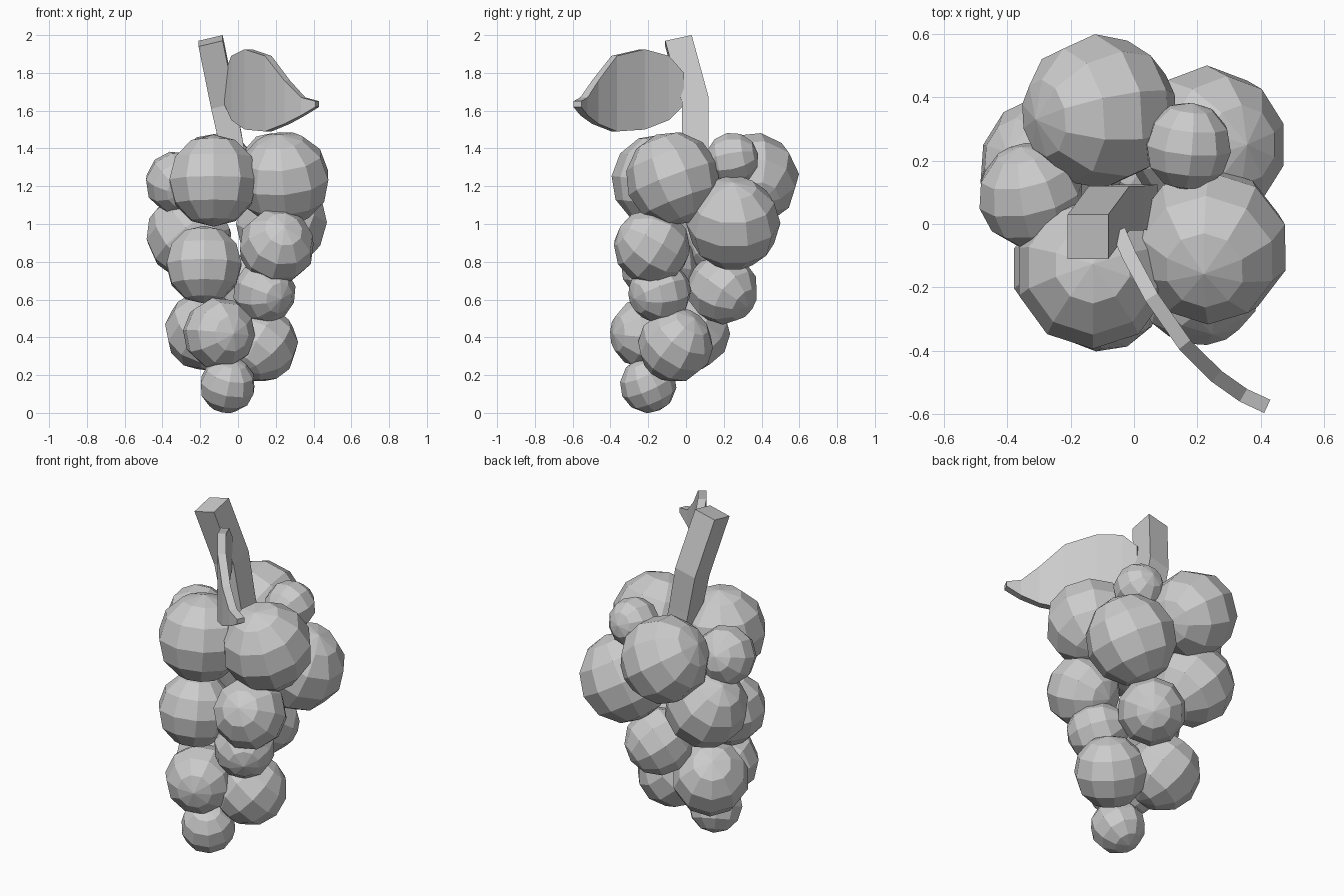
import bpy, bmesh
from mathutils import Vector

if "Cube" in bpy.data.objects:
    bpy.data.objects.remove(bpy.data.objects["Cube"])


def finish(bm, name):
    bmesh.ops.recalc_face_normals(bm, faces=bm.faces)
    mesh = bpy.data.meshes.new(name)
    bm.to_mesh(mesh)
    bm.free()
    obj = bpy.data.objects.new(name, mesh)
    bpy.context.collection.objects.link(obj)
    return obj


def loft(name, rings):
    """Skin a list of four-point cross-sections and cap both ends."""
    bm = bmesh.new()
    loops = [[bm.verts.new(p) for p in ring] for ring in rings]
    for a, b in zip(loops, loops[1:]):
        for i in range(4):
            j = (i + 1) % 4
            bm.faces.new((a[i], a[j], b[j], b[i]))
    bm.faces.new(loops[0])
    bm.faces.new(loops[-1])
    return finish(bm, name)


def grape(name, centre, radius, pole):
    """Faceted ball whose pole is turned toward the given direction."""
    bm = bmesh.new()
    bmesh.ops.create_uvsphere(bm, u_segments=10, v_segments=6, radius=radius)
    turn = Vector((0, 0, 1)).rotation_difference(Vector(pole))
    bmesh.ops.rotate(bm, verts=bm.verts, cent=(0, 0, 0), matrix=turn.to_matrix())
    finish(bm, name).location = centre


# Grapes, from the top layer down: centre, radius, pole direction
grapes = [
    ((-0.11, 0.355, 1.24), 0.245, (-0.8, -0.1, 0.55)),
    ((0.24, -0.07, 1.24), 0.25, (-0.08, -0.35, 0.93)),
    ((-0.13, -0.15, 1.23), 0.245, (0, 0.1, 1)),
    ((-0.325, 0.09, 1.22), 0.168, (-0.2, 0.9, 0.35)),
    ((0.17, 0.245, 1.345), 0.14, (0.1, 1, 0.2)),
    ((0.23, 0.25, 1.005), 0.25, (0.5, 0, 0.85)),
    ((-0.18, -0.14, 0.785), 0.208, (0, 0.15, 1)),
    ((0.205, -0.18, 0.88), 0.203, (0.2, -0.8, 0.5)),
    ((-0.26, 0.18, 0.935), 0.23, (-0.6, 0.2, 0.75)),
    ((0.04, 0.195, 0.655), 0.188, (0.5, 0.7, -0.5)),
    ((0.14, -0.14, 0.64), 0.167, (0.5, -0.75, -0.2)),
    ((-0.1, -0.21, 0.42), 0.193, (0.4, -0.9, 0)),
    ((-0.18, 0.025, 0.43), 0.21, (-0.4, 0.5, 0.75)),
    ((0.12, -0.055, 0.36), 0.2, (0.5, 0.5, 0.7)),
    ((-0.055, -0.2, 0.148), 0.15, (0.2, -0.4, 0.9)),
]
for i, (centre, radius, pole) in enumerate(grapes, 1):
    grape(f"grape_{i:02d}", centre, radius, pole)

# Stem: bent square bar with a slanted top cut
corners = [(-1, -1), (1, -1), (1, 1), (-1, 1)]
stem = [(0.01, 0.055, 1.2, 0), (-0.035, 0.05, 1.42, 0),
        (-0.078, 0.05, 1.64, 0.015), (-0.145, -0.04, 1.97, 0.015)]
loft("stem", [[(x + 0.064 * u, y + 0.07 * v, z + t * (u + v)) for u, v in corners]
              for x, y, z, t in stem])

# Leaf: thin blade curving forward; stations are x, y, top z, bottom z
leaf = [(-0.05, -0.02, 1.80, 1.63), (-0.015, -0.10, 1.89, 1.55),
        (0.055, -0.23, 1.925, 1.50), (0.16, -0.38, 1.89, 1.49),
        (0.26, -0.48, 1.76, 1.53), (0.345, -0.54, 1.67, 1.575),
        (0.42, -0.575, 1.65, 1.62)]
rings = []
for i, (x, y, top, bottom) in enumerate(leaf):
    a, b = leaf[max(i - 1, 0)], leaf[min(i + 1, len(leaf) - 1)]
    n = Vector((a[1] - b[1], b[0] - a[0], 0)).normalized() * 0.023
    rings.append([(x + s * n.x, y + s * n.y, z)
                  for s, z in ((-1, bottom), (1, bottom), (1, top), (-1, top))])
loft("leaf", rings)
